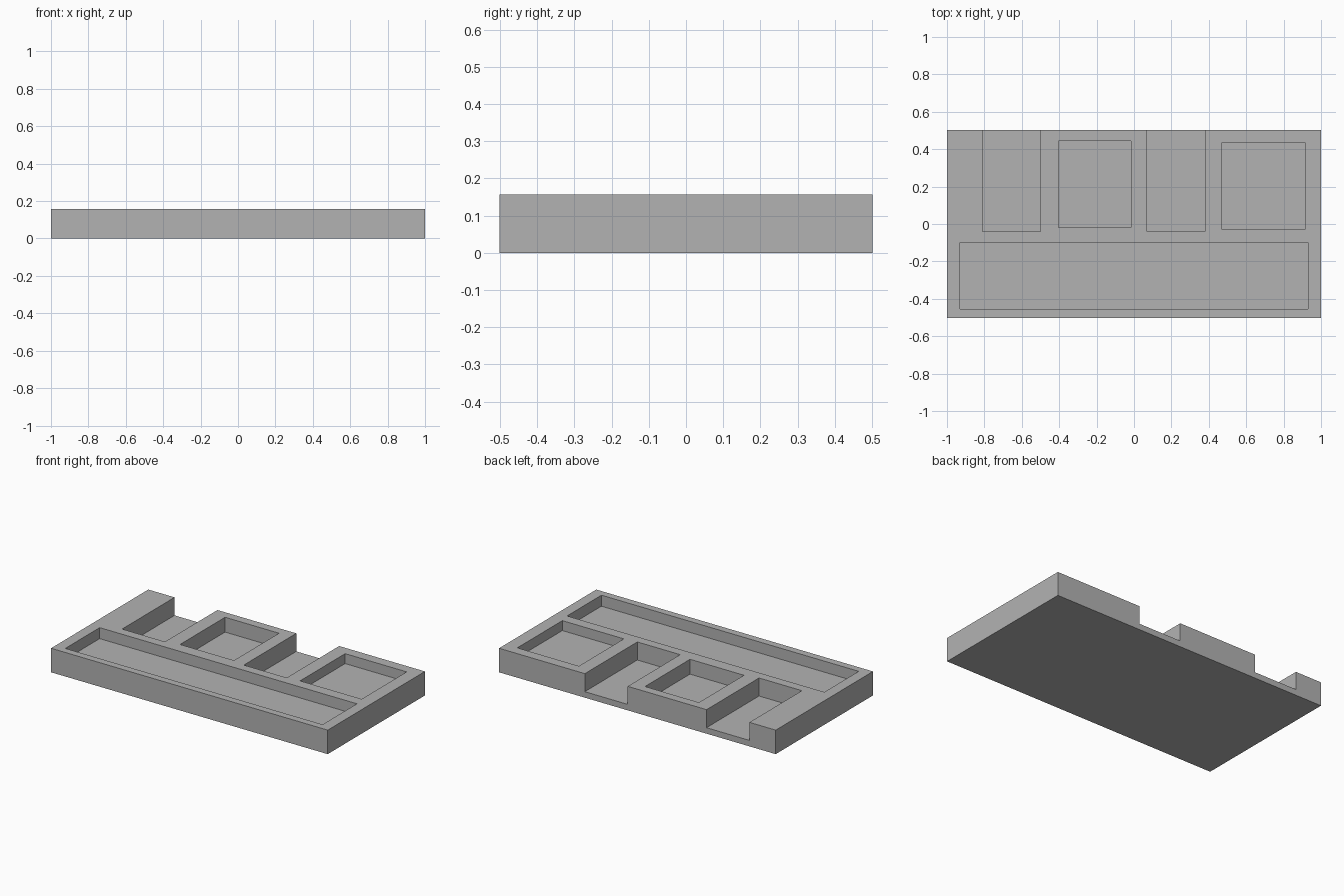
import bpy
import bmesh
from mathutils import Matrix, Vector

if "Cube" in bpy.data.objects:
    bpy.data.objects.remove(bpy.data.objects["Cube"])

HALF_X, HALF_Y, TOP = 1.0, 0.502, 0.157
OVER = 0.1  # how far cutters pass beyond the tray

grey = bpy.data.materials.new("plain_grey")
grey.use_nodes = True
colour = (0.45, 0.45, 0.45, 1)
grey.diffuse_color = colour
grey.node_tree.nodes["Principled BSDF"].inputs["Base Color"].default_value = colour


def box(name, low, high):
    low, high = Vector(low), Vector(high)
    bm = bmesh.new()
    place = Matrix.Translation((low + high) / 2) @ Matrix.Diagonal((high - low).to_4d())
    bmesh.ops.create_cube(bm, size=1, matrix=place)
    mesh = bpy.data.meshes.new(name)
    bm.to_mesh(mesh)
    bm.free()
    mesh.materials.append(grey)
    obj = bpy.data.objects.new(name, mesh)
    bpy.context.collection.objects.link(obj)
    return obj


# Solid tray block
tray = box("tray", (-HALF_X, -HALF_Y, 0), (HALF_X, HALF_Y, TOP))

# Recesses: name, left and right x, front and back y, floor height
recesses = [
    ("long_trough", -0.93, 0.93, -0.455, -0.1, 0.085),
    ("deep_pocket", -0.405, -0.015, -0.02, 0.445, 0.06),
    ("shallow_pocket", 0.47, 0.915, -0.03, 0.435, 0.092),
    ("right_open_slot", -0.81, -0.5, -0.04, HALF_Y + OVER, 0.039),
    ("left_open_slot", 0.07, 0.38, -0.04, HALF_Y + OVER, 0.039),
]
for name, x0, x1, y0, y1, floor in recesses:
    cutter = box(name + "_cutter", (x0, y0, floor), (x1, y1, TOP + OVER))
    cutter.hide_render = True
    cutter.hide_viewport = True
    cutter.display_type = 'WIRE'
    cut = tray.modifiers.new(name, 'BOOLEAN')
    cut.operation = 'DIFFERENCE'
    cut.solver = 'EXACT'
    cut.object = cutter
